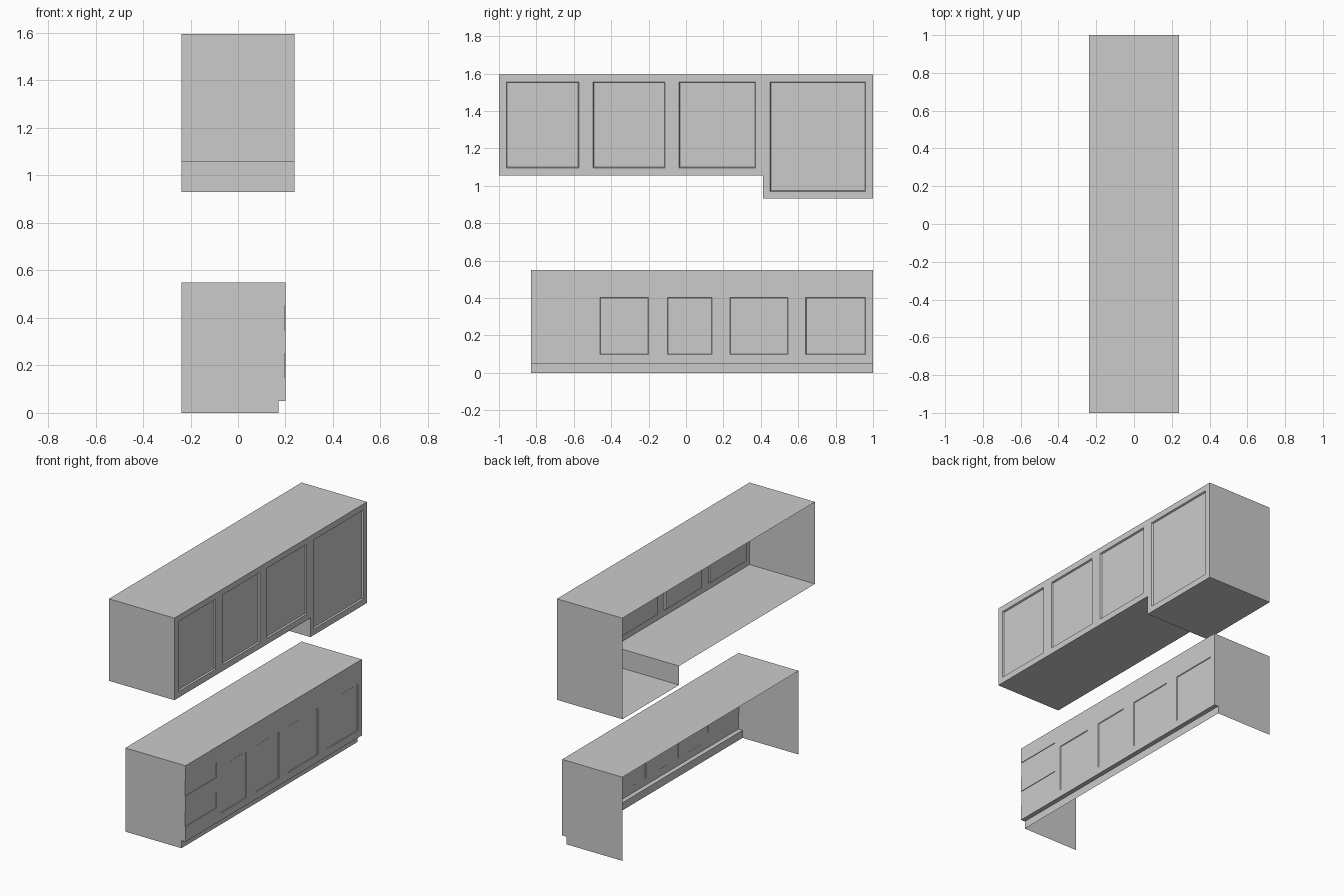
import bpy, bmesh

if "Cube" in bpy.data.objects:
    bpy.data.objects.remove(bpy.data.objects["Cube"])

BACK = -0.238
WALL_X, BASE_X, KICK_X = 0.238, 0.2, 0.17


def build(name, faces, doors=(), inset=0.006, depth=0.01):
    """Open sheet object; faces in `doors` are sunk with a sloped rim."""
    bm = bmesh.new()
    for pts in faces:
        bm.faces.new([bm.verts.new(p) for p in pts])
    panels = [bm.faces.new([bm.verts.new(p) for p in pts]) for pts in doors]
    bm.normal_update()
    if panels:
        bmesh.ops.inset_individual(bm, faces=panels, thickness=inset, depth=-depth)
    bmesh.ops.remove_doubles(bm, verts=bm.verts, dist=0.0002)
    me = bpy.data.meshes.new(name)
    bm.to_mesh(me)
    bm.free()
    ob = bpy.data.objects.new(name, me)
    bpy.context.collection.objects.link(ob)
    return ob


def strip(profile, y0, y1):
    """Sweep an open x-z profile along y."""
    return [[(a, y0, b), (c, y0, d), (c, y1, d), (a, y1, b)]
            for (a, b), (c, d) in zip(profile, profile[1:])]


def end(profile, y, flip=False):
    pts = [(x, y, z) for x, z in profile]
    return pts[::-1] if flip else pts


def rect(x, y0, y1, z0, z1):
    return [(x, y0, z0), (x, y1, z0), (x, y1, z1), (x, y0, z1)]


def door_front(x, y0, y1, z0, z1, doors, za, zb):
    """Frame faces and door faces for a row of doors in one flat front."""
    frame, panels, y = [], [], y0
    for a, b in doors:
        frame += [rect(x, y, a, z0, z1), rect(x, a, b, z0, za), rect(x, a, b, zb, z1)]
        panels.append(rect(x, a, b, za, zb))
        y = b
    frame.append(rect(x, y, y1, z0, z1))
    return frame, panels


# wall cabinet: shell open at the back, deeper section at the +y end
TOP, LOW, DEEP, STEP = 1.595, 1.056, 0.931, 0.412
body = strip([(BACK, TOP), (WALL_X, TOP)], -1, 1)
body += strip([(WALL_X, LOW), (BACK, LOW)], -1, STEP)
body += strip([(WALL_X, DEEP), (BACK, DEEP)], STEP, 1)


def box_profile(z0, z1):
    return [(BACK, z0), (WALL_X, z0), (WALL_X, z1), (BACK, z1)]


body += [end(box_profile(LOW, TOP), -1), end(box_profile(DEEP, LOW), STEP),
         end(box_profile(DEEP, TOP), 1, True)]
build("wall_cabinet_body", body)

# wall cabinet doors
f1, d1 = door_front(WALL_X, -1, STEP, LOW, TOP,
                    [(-0.96, -0.572), (-0.497, -0.112), (-0.037, 0.372)], 1.096, 1.556)
f2, d2 = door_front(WALL_X, STEP, 1, DEEP, TOP, [(0.45, 0.961)], 0.97, 1.556)
build("wall_cabinet_front", f1 + f2, d1 + d2)

# base cabinet: open back and bottom, recessed kick, drawers at the -y end
Y0, SPLIT, BT, KT = -0.83, -0.51, 0.55, 0.05
R = BASE_X - 0.004
drawers = [(BASE_X, BT), (BASE_X, 0.45), (R, 0.45), (R, 0.35), (BASE_X, 0.35),
           (BASE_X, 0.25), (R, 0.25), (R, 0.15), (BASE_X, 0.15), (BASE_X, KT)]
kick = [(BASE_X, KT), (KICK_X, KT), (KICK_X, 0)]
base = strip([(BACK, BT), (BASE_X, BT)], Y0, 1) + strip(kick, Y0, 1)
base.append(end(([(BACK, BT)] + drawers + kick[1:] + [(BACK, 0)])[::-1], Y0))
base.append(end([(BACK, BT), (BASE_X, BT)] + kick + [(BACK, 0)], 1))
build("base_cabinet_body", base)

# drawer fronts with the two finger recesses closed at their inner end
fronts = strip(drawers, Y0, SPLIT)
for z in (0.15, 0.35):
    fronts.append(end([(R, z), (BASE_X, z), (BASE_X, z + 0.1), (R, z + 0.1)], SPLIT))
build("drawer_fronts", fronts)

# base cabinet doors
f, d = door_front(BASE_X, SPLIT, 1, KT, BT,
                  [(-0.46, -0.2), (-0.1, 0.14), (0.235, 0.545), (0.64, 0.96)], 0.097, 0.403)
build("base_cabinet_front", f, d, inset=0.005, depth=0.004)
